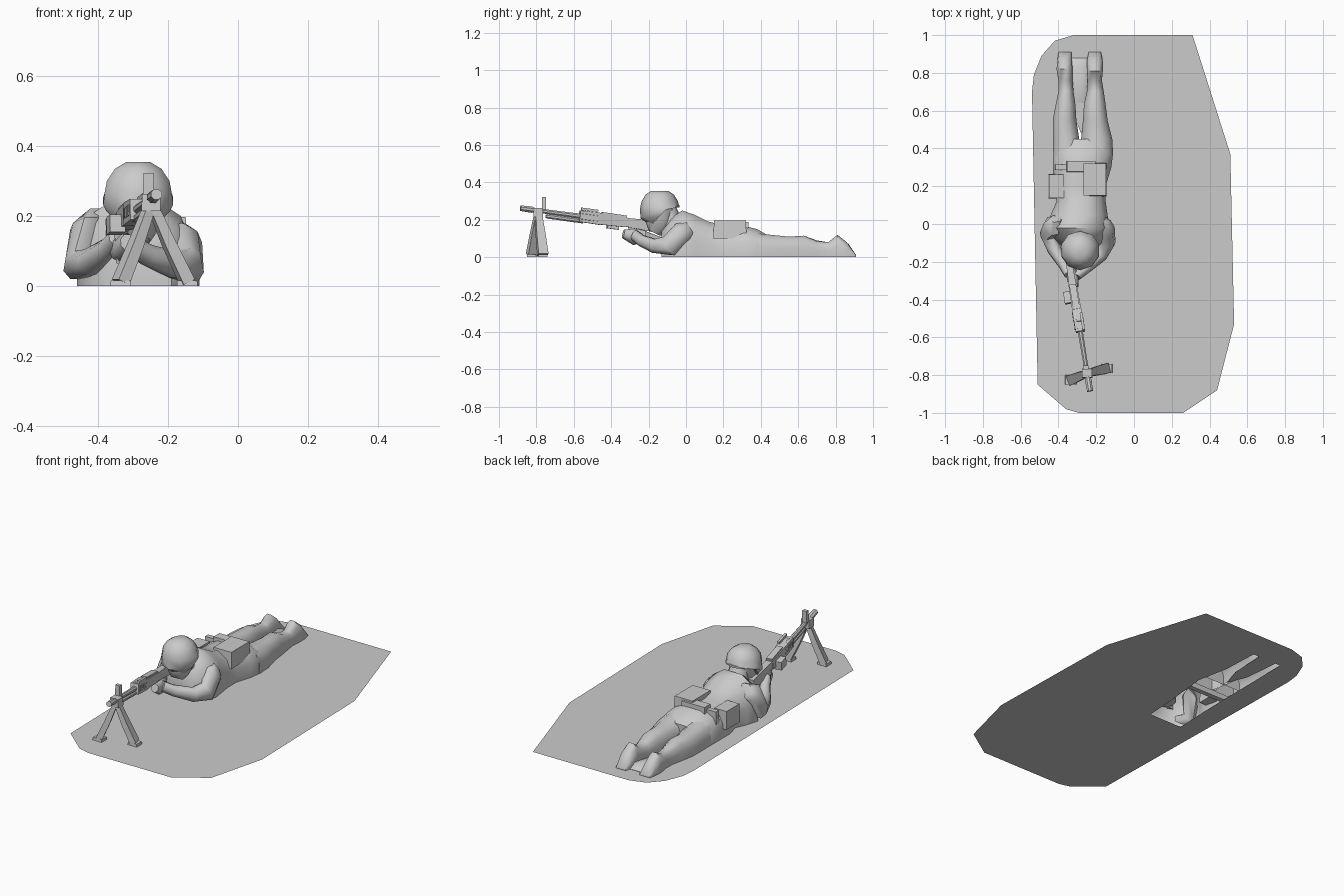
import bpy, bmesh, math
from mathutils import Vector

old = bpy.data.objects.get("Cube")
if old:
    bpy.data.objects.remove(old, do_unlink=True)

GREY = (0.6, 0.6, 0.6, 1)
mat = bpy.data.materials.new("plain grey plastic")
mat.use_nodes = True
mat.diffuse_color = GREY
mat.node_tree.nodes["Principled BSDF"].inputs["Base Color"].default_value = GREY


def finish(name, bm, angle=50):
    mesh = bpy.data.meshes.new(name)
    bm.to_mesh(mesh)
    bm.free()
    mesh.materials.append(mat)
    ob = bpy.data.objects.new(name, mesh)
    bpy.context.collection.objects.link(ob)
    bpy.ops.object.select_all(action='DESELECT')
    ob.select_set(True)
    bpy.context.view_layer.objects.active = ob
    bpy.ops.object.shade_smooth_by_angle(angle=math.radians(angle))
    return ob


def skin(name, rings, closed=True, angle=50):
    """Join a list of point rings into one surface with capped ends."""
    bm = bmesh.new()
    rows = [[bm.verts.new(p) for p in ring] for ring in rings]
    n = len(rows[0])
    for a, b in zip(rows, rows[1:]):
        for i in range(n if closed else n - 1):
            j = (i + 1) % n
            bm.faces.new((a[i], a[j], b[j], b[i]))
    bm.faces.new(rows[0])
    bm.faces.new(rows[-1])
    bmesh.ops.recalc_face_normals(bm, faces=bm.faces[:])
    return finish(name, bm, angle)


DOME = [(-1, 0), (-1, .45), (-.8, .8), (-.35, 1), (.35, 1), (.8, .8), (1, .45), (1, 0)]


def dome(name, rows):
    """Open-bottomed body on the ground; rows are (y, x_min, x_max, top)."""
    rings = []
    for y, lo, hi, top in rows:
        mid, half = (lo + hi) / 2, (hi - lo) / 2
        rings.append([(mid + u * half, y, v * top) for u, v in DOME])
    return skin(name, rings, closed=False)


def tube(name, stations, n=8, angle=50):
    """Loft through (centre, half_width, half_height) stations, kept above ground."""
    pts = [Vector(s[0]) for s in stations]
    side = (pts[-1] - pts[0]).cross(Vector((0, 0, 1)))
    side = side.normalized() if side.length > .01 else Vector((1, 0, 0))
    scale = math.sqrt(2) if n == 4 else 1
    rings = []
    for i, (c, w, h) in enumerate(stations):
        t = (pts[min(i + 1, len(pts) - 1)] - pts[max(i - 1, 0)]).normalized()
        up = side.cross(t).normalized()
        ring = []
        for k in range(n):
            a = math.tau * (k + .5) / n
            p = pts[i] + scale * (side * w * math.cos(a) + up * h * math.sin(a))
            p.z = max(p.z, 0)
            ring.append(p)
        rings.append(ring)
    return skin(name, rings, angle=angle)


# Base sheet, open underneath the hollow figure
bm = bmesh.new()
outline = [(-.32, 1), (.31, 1), (.51, .37), (.53, -.53), (.44, -.88), (.26, -1), (-.29, -1),
           (-.36, -.98), (-.51, -.85), (-.54, .7), (-.53, .79), (-.49, .89), (-.42, .97)]
hollow = [(-.4, -.07), (-.18, -.07), (-.17, .1), (-.14, .4), (-.18, .6), (-.19, .82),
          (-.23, .82), (-.24, .6), (-.28, .48), (-.33, .6), (-.35, .82), (-.385, .82), (-.39, .2)]
edges = []
for loop in (outline, hollow):
    vs = [bm.verts.new((x, y, 0)) for x, y in loop]
    edges += [bm.edges.new((vs[i - 1], vs[i])) for i in range(len(vs))]
bmesh.ops.triangle_fill(bm, use_beauty=True, edges=edges, normal=(0, 0, 1))
for f in bm.faces:
    f.normal_update()
    if f.normal.z < 0:
        f.normal_flip()
finish("base", bm)

# Torso and legs
dome("torso", [(-.13, -.37, -.19, .14), (-.08, -.42, -.15, .21), (-.02, -.46, -.13, .25),
               (.05, -.44, -.14, .225), (.12, -.41, -.15, .19), (.2, -.43, -.15, .17),
               (.3, -.43, -.12, .17), (.38, -.43, -.11, .15), (.45, -.4, -.14, .11)])
dome("left_leg", [(.36, -.29, -.11, .13), (.45, -.28, -.115, .12), (.55, -.27, -.14, .11),
                  (.63, -.265, -.15, .115), (.7, -.25, -.16, .085), (.76, -.245, -.17, .08),
                  (.81, -.25, -.165, .12), (.86, -.25, -.165, .08), (.91, -.24, -.175, .01)])
dome("right_leg", [(.36, -.43, -.27, .13), (.45, -.43, -.29, .12), (.55, -.43, -.305, .11),
                   (.63, -.415, -.31, .115), (.7, -.4, -.32, .09), (.76, -.4, -.325, .08),
                   (.82, -.41, -.325, .11), (.87, -.405, -.33, .07), (.91, -.4, -.33, .01)])
dome("ground_ridge", [(.64, -.32, -.25, .002), (.84, -.34, -.24, .035), (.88, -.34, -.24, .002)])

# Arms, each shoulder to hand
tube("right_arm", [((-.41, .03, .19), .04, .04), ((-.43, -.01, .17), .05, .06),
                   ((-.455, -.05, .06), .045, .055), ((-.42, -.14, .07), .04, .04),
                   ((-.37, -.22, .11), .03, .03), ((-.345, -.27, .14), .025, .03)])
tube("left_arm", [((-.18, .03, .16), .05, .04), ((-.16, -.01, .14), .06, .06),
                  ((-.14, -.09, .06), .045, .06), ((-.18, -.17, .06), .04, .04),
                  ((-.26, -.24, .09), .032, .032), ((-.31, -.28, .12), .028, .03)])

# Head and helmet
HEAD = (-.285, -.14)


def stack(name, rows, n=10):
    return tube(name, [((HEAD[0], HEAD[1] + dy, z), w, d) for z, dy, w, d in rows], n)


stack("neck", [(.13, .07, .07, .06), (.2, .06, .06, .055), (.25, .04, .055, .05)])
stack("head", [(.13, -.03, .035, .035), (.16, -.015, .055, .065), (.2, 0, .072, .08), (.26, 0, .08, .085)])
stack("helmet", [(.235, .01, .095, .09), (.243, 0, .105, .11), (.265, 0, .101, .105), (.3, 0, .094, .097),
                 (.335, 0, .07, .075), (.355, 0, .035, .045)])
tube("nose", [((-.288, -.21, .225), .008, .008), ((-.29, -.225, .195), .014, .014)], 6)


# Equipment on the back and belt
def box(name, centre, size):
    bm = bmesh.new()
    bmesh.ops.create_cube(bm, size=1)
    for v in bm.verts:
        taper = .94 if v.co.z > 0 else 1
        v.co = Vector([c + p * s * taper for c, p, s in zip(centre, v.co, size)])
    return finish(name, bm, 30)


box("hip_pack", (-.208, .235, .15), (.125, .18, .1))
box("belt_pouch", (-.28, .305, .15), (.16, .06, .08))
box("side_pouch", (-.41, .2, .11), (.085, .13, .11))
box("belt", (-.29, .3, .09), (.27, .03, .17))

# Gun: parts are placed along its axis by y, with side and height offsets
REAR, MUZZLE = Vector((-.345, -.2, .17)), Vector((-.235, -.87, .26))


def on_gun(y, lift=0, side=0):
    p = REAR.lerp(MUZZLE, (y - REAR.y) / (MUZZLE.y - REAR.y))
    return p + Vector((side, 0, lift))


def gun_part(name, rows, n=8, lift=0, side=0):
    return tube(name, [(on_gun(y, lift, side), w, h) for y, w, h in rows], n, 35)


gun_part("stock", [(-.1, .016, .035), (-.2, .016, .03), (-.34, .02, .022)], 4)
gun_part("receiver", [(-.32, .022, .026), (-.45, .024, .03), (-.46, .026, .032), (-.57, .024, .03)], 4)
gun_part("feed_cover", [(-.32, .018, .008), (-.45, .018, .01)], 4, .028)
gun_part("barrel", [(-.55, .015, .015), (-.82, .012, .012)])
gun_part("flash_hider", [(-.81, .013, .013), (-.825, .019, .018), (-.885, .017, .016)])
gun_part("gas_tube", [(-.55, .014, .014), (-.74, .013, .013), (-.75, .009, .009)], 8, -.024)
gun_part("carry_handle", [(-.47, .007, .007), (-.56, .007, .007)], 4, .04, .02)
gun_part("ammo_box", [(-.36, .022, .025), (-.42, .022, .025)], 4, -.02, -.035)
for k in range(5):
    y = -.47 - k * .02
    gun_part("handguard_rib_%d" % (k + 1), [(y, .03, .034), (y - .009, .03, .034)])
tube("pistol_grip", [((-.335, -.29, .17), .015, .02), ((-.33, -.265, .07), .014, .02)], 4)
tube("trigger_hand", [((-.345, -.22, .11), .03, .035), ((-.325, -.28, .11), .034, .045),
                      ((-.315, -.335, .125), .022, .025)])
box("front_sight", on_gun(-.76, .045) + Vector((-.003, 0, 0)), (.03, .022, .07))

# Bipod
apex = on_gun(-.79, -.01)
box("bipod_collar", apex, (.055, .05, .05))
for name, foot in (("right", Vector((-.335, -.825, 0))), ("left", Vector((-.145, -.765, 0)))):
    start = apex.lerp(foot, .08)
    tube(name + "_bipod_leg", [(start, .018, .013), (apex.lerp(foot, .5), .024, .016),
                               (foot + Vector((0, 0, .012)), .027, .018)], 4, 30)
    box(name + "_bipod_foot", foot + Vector((0, 0, .008)), (.06, .05, .016))
